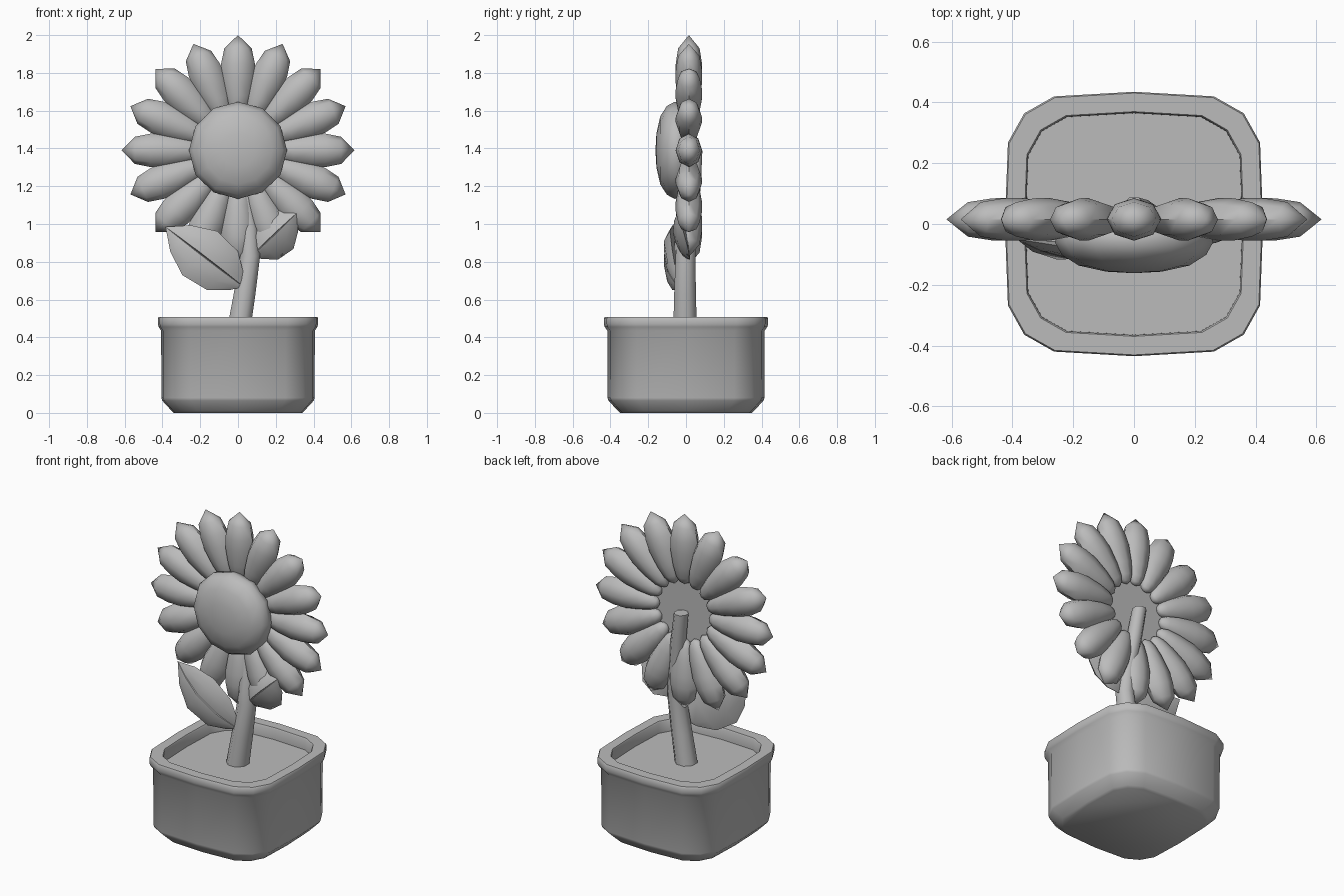
import bpy, bmesh, math
from mathutils import Vector

if "Cube" in bpy.data.objects:
    bpy.data.objects.remove(bpy.data.objects["Cube"])

mat = bpy.data.materials.new("plain_grey")
mat.diffuse_color = (0.5, 0.5, 0.5, 1)
mat.use_nodes = True
mat.node_tree.nodes["Principled BSDF"].inputs["Base Color"].default_value = mat.diffuse_color
SPREAD = 1.011  # slight horizontal fit shared by all parts


def loft(name, rings, angle=45):
    """Skin a list of equal-length rings and cap both ends."""
    bm = bmesh.new()
    rows = [[bm.verts.new((p[0] * SPREAD, p[1] * SPREAD, p[2])) for p in ring]
            for ring in rings]
    n = len(rows[0])
    for a, b in zip(rows, rows[1:]):
        for i in range(n):
            j = (i + 1) % n
            bm.faces.new((a[i], a[j], b[j], b[i]))
    bm.faces.new(rows[0][::-1])
    bm.faces.new(rows[-1])
    bmesh.ops.remove_doubles(bm, verts=bm.verts[:], dist=0.0005)
    bmesh.ops.recalc_face_normals(bm, faces=bm.faces[:])
    me = bpy.data.meshes.new(name)
    bm.to_mesh(me)
    bm.free()
    me.materials.append(mat)
    ob = bpy.data.objects.new(name, me)
    bpy.context.collection.objects.link(ob)
    bpy.ops.object.select_all(action='DESELECT')
    ob.select_set(True)
    bpy.context.view_layer.objects.active = ob
    bpy.ops.object.shade_smooth_by_angle(angle=math.radians(angle))
    return ob


def circle(n, offset=0.0):
    return [(math.cos(math.tau * i / n + offset), math.sin(math.tau * i / n + offset))
            for i in range(n)]


# Pot: rounded-square outline swept through a wall profile, ending at the soil
quarter = [(0.42, 0), (0.41, 0.265), (0.357, 0.36), (0.26, 0.415)]
outline = (quarter + [(0, 0.43)] + [(-x, y) for x, y in quarter[:0:-1]]
           + [(-x, -y) for x, y in quarter] + [(0, -0.43)]
           + [(x, -y) for x, y in quarter[:0:-1]])
wall = [(0.80, 0), (0.83, 0.012), (0.945, 0.065), (0.955, 0.08), (0.958, 0.435),
        (0.99, 0.455), (1.0, 0.47), (1.0, 0.5), (0.99, 0.508), (0.85, 0.508),
        (0.84, 0.50), (0.838, 0.435)]
loft("pot", [[(x * s, y * s, z) for x, y in outline] for s, z in wall], 50)

# Stem: tapered tube bending up to the back of the flower head
path = [(0.0, -0.005, 0.42, 0.067), (0.033, -0.005, 0.62, 0.062),
        (0.064, -0.003, 0.83, 0.056), (0.058, 0.008, 0.98, 0.051),
        (0.028, 0.036, 1.2, 0.045), (0.0, 0.047, 1.39, 0.042)]
loft("stem", [[(x + r * c, y + r * s, z) for c, s in circle(8, math.pi / 8)]
              for x, y, z, r in path], 60)

# Flower centre: domed disc facing the front
HEAD = Vector((0, 0.015, 1.39))
dome = [(0.0, -0.16), (0.09, -0.155), (0.18, -0.135), (0.235, -0.10),
        (0.257, -0.06), (0.25, -0.02), (0.22, 0.005), (0.0, 0.005)]
loft("flower_centre", [[(r * c, y, HEAD.z + r * s) for c, s in circle(12)]
                       for r, y in dome], 40)

# Petals: plump pointed lobes around the centre
lobe = [(0.17, 0.0), (0.185, 0.03), (0.22, 0.052), (0.29, 0.072), (0.39, 0.089),
        (0.46, 0.088), (0.54, 0.072), (0.61, 0.0)]
for k in range(16):
    a = math.tau * k / 16
    out = Vector((math.cos(a), 0, math.sin(a)))
    side = Vector((-math.sin(a), 0, math.cos(a)))
    loft("petal", [[HEAD + out * d + side * (w * c) + Vector((0, w * 0.78 * s, 0))
                    for c, s in circle(8)] for d, w in lobe], 50)


# Leaves: bowed blades with a grooved midrib, edges sweeping back
def leaf(name, tip, base, width, bow, sweep):
    tip, base = Vector(tip), Vector(base)
    along = base - tip
    side = Vector((-along.z, 0, along.x)).normalized()
    section = [(-1, 0), (-0.55, -0.028), (-0.03, -0.022), (0, -0.012),
               (0.03, -0.022), (0.55, -0.028), (1, 0), (0.5, 0.03), (-0.5, 0.03)]
    rings = []
    for t, w in [(0, 0), (0.2, 0.6), (0.45, 1), (0.75, 0.88), (0.93, 0.4), (1, 0.1)]:
        mid = tip + along * t + Vector((0, -bow * math.sin(math.pi * t), 0))
        rings.append([mid + side * (u * w * width)
                      + Vector((0, (v + sweep * abs(u)) * w, 0)) for u, v in section])
    loft(name, rings, 40)


leaf("left_leaf", (-0.38, -0.05, 0.985), (0.02, -0.045, 0.675), 0.148, 0.045, 0.008)
leaf("right_leaf", (0.31, -0.045, 1.06), (0.075, -0.01, 0.835), 0.125, 0.02, 0.06)
